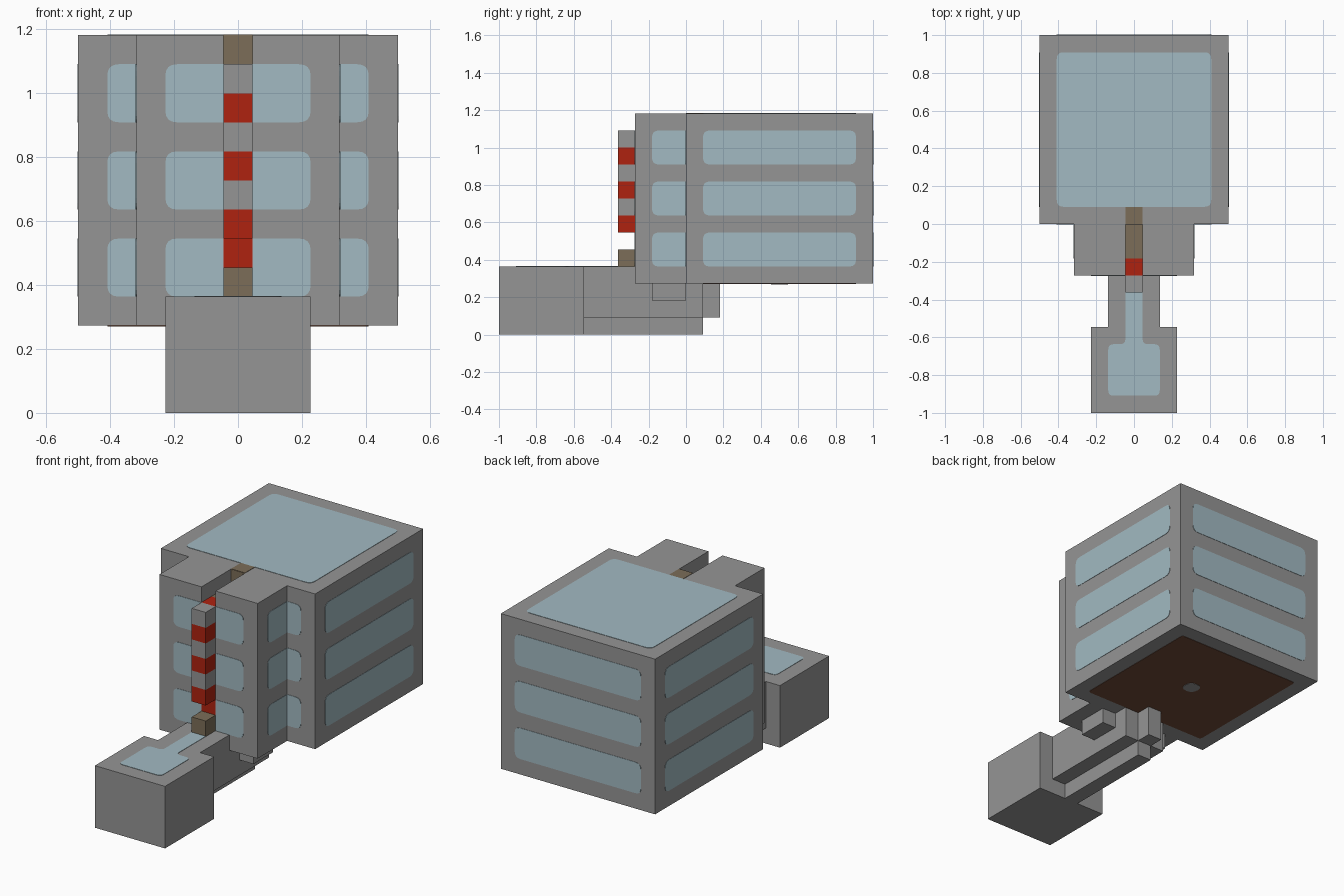
import bpy, bmesh
from mathutils import Vector

cube = bpy.data.objects.get("Cube")
if cube:
    bpy.data.objects.remove(cube, do_unlink=True)

U = 1 / 11      # one block of the modelling grid
THIN = 0.002    # thickness of painted plates


def material(name, rgb):
    m = bpy.data.materials.new(name)
    m.use_nodes = True
    m.diffuse_color = (*rgb, 1)
    m.node_tree.nodes["Principled BSDF"].inputs["Base Color"].default_value = (*rgb, 1)
    return m


GREY = material("stone grey", (0.30, 0.30, 0.30))
BLUE = material("pale blue", (0.36, 0.49, 0.54))
RED = material("red", (0.43, 0.016, 0.005))
BROWN = material("dull brown", (0.20, 0.155, 0.098))
DARK = material("dark brown", (0.165, 0.07, 0.04))


def finish(bm, name, mat):
    bmesh.ops.recalc_face_normals(bm, faces=bm.faces)
    mesh = bpy.data.meshes.new(name)
    bm.to_mesh(mesh)
    bm.free()
    mesh.materials.append(mat)
    ob = bpy.data.objects.new(name, mesh)
    bpy.context.collection.objects.link(ob)
    return ob


def box(name, mat, x, y, z):
    """Box from (low, high) ranges in grid blocks."""
    bm = bmesh.new()
    bmesh.ops.create_cube(bm, size=1)
    for v in bm.verts:
        v.co = Vector([U * (r[0] if c < 0 else r[1]) for c, r in zip(v.co, (x, y, z))])
    return finish(bm, name, mat)


def plate(name, mat, axis, at, side, corners, layer=1):
    """Thin painted plate; corners are (u, v, rounding) in grid blocks."""
    outline = []
    for i, (u, v, r) in enumerate(corners):
        p = Vector((u, v))
        if not r:
            outline.append(p)
            continue
        a = p + (Vector(corners[i - 1][:2]) - p).normalized() * r
        b = p + (Vector(corners[(i + 1) % len(corners)][:2]) - p).normalized() * r
        for k in range(5):
            t = k / 4
            outline.append(a * (1 - t) ** 2 + p * 2 * t * (1 - t) + b * t * t)
    bm = bmesh.new()
    rings = []
    for w in (at * U - side * THIN, at * U + side * THIN * layer):
        ring = []
        for p in outline:
            co = [p.x * U, p.y * U]
            co.insert("xyz".index(axis), w)
            ring.append(bm.verts.new(co))
        bm.faces.new(ring)
        rings.append(ring)
    lo, hi = rings
    for i in range(len(lo)):
        bm.faces.new((lo[i - 1], lo[i], hi[i], hi[i - 1]))
    return finish(bm, name, mat)


def rect(u0, u1, v0, v1, r0=0.4, r1=0.4):
    """Rectangle with rounding r0 at its low-u end and r1 at its high-u end."""
    return [(u0, v0, r0), (u1, v0, r1), (u1, v1, r1), (u0, v1, r0)]


# Head: large block and two front wings with a slot between them
box("head_block", GREY, (-5.5, 5.5), (0, 11), (3, 13))
for s, label in ((1, "left"), (-1, "right")):
    box(label + "_front_wing", GREY, sorted((s * 0.5, s * 3.5)), (-3, 0), (3, 13))

# Filling of the slot
box("slot_front", RED, (-0.5, 0.5), (-3, -2), (4, 12))
box("slot_core", BROWN, (-0.5, 0.5), (-2, 0), (3.5, 12))
plate("slot_back_wall", BROWN, "y", 0, -1, rect(-0.5, 0.5, 12, 13, 0, 0))
plate("roof_strip", BROWN, "z", 13, 1, rect(-0.5, 0.5, 0, 1, 0, 0))

# Banded bar and the small block beneath it
for i in range(6):
    box("bar_band", RED if i % 2 == 0 else GREY, (-0.5, 0.5), (-4, -3), (6 + i, 7 + i))
box("bar_foot", BROWN, (-0.5, 0.5), (-4, -3), (4, 5))

# Three rows of windows on every upright side
for row in range(3):
    z0, z1 = 4 + 2 * row, 6 + 2 * row
    z0, z1 = (4 + 3 * row, 6 + 3 * row)
    plate("back_window", BLUE, "y", 11, 1, rect(-4.5, 4.5, z0, z1))
    for s, label in ((1, "left"), (-1, "right")):
        plate(label + "_window", BLUE, "x", s * 5.5, s, rect(1, 10, z0, z1))
        plate(label + "_wing_side_window", BLUE, "x", s * 3.5, s, rect(-2, 0, z0, z1, 0.4, 0))
        plate(label + "_wing_front_window", BLUE, "y", -3, -1,
              rect(s * 0.5, s * 2.5, z0, z1, 0, 0.4))
        plate(label + "_recess_window", BLUE, "y", 0, -1,
              rect(s * 3.5, s * 4.5, z0, z1, 0, 0.4))

# Roof panel, underside panel and its round stud
plate("roof_panel", BLUE, "z", 13, 1, rect(-4.5, 4.5, 1, 10))
plate("underside_panel", DARK, "z", 3, -1, rect(-4.5, 4.5, 1, 10, 0.2, 0.2))
plate("underside_stud", GREY, "z", 3, -1, rect(-0.5, 0.5, 5, 6, 0.49, 0.49), layer=2)

# Handle: end block, stem, keel, tail and side lugs
box("handle_end", GREY, (-2.5, 2.5), (-11, -6), (0, 4))
box("handle_stem", GREY, (-1.5, 1.5), (-6, 1), (1, 4))
box("handle_keel", GREY, (-0.5, 0.5), (-6, 1), (0, 1))
box("handle_tail", GREY, (-0.5, 0.5), (1, 2), (1, 3))
for s, label in ((1, "left"), (-1, "right")):
    box(label + "_lug", GREY, sorted((s * 1.5, s * 2.5)), (-2, 0), (2, 3))
plate("handle_inlay", BLUE, "z", 4, 1, [
    (-1.5, -10, 0.3), (1.5, -10, 0.3), (1.5, -7, 0.3), (0.5, -7, 0.3),
    (0.5, -4, 0), (-0.5, -4, 0), (-0.5, -7, 0.3), (-1.5, -7, 0.3)])
